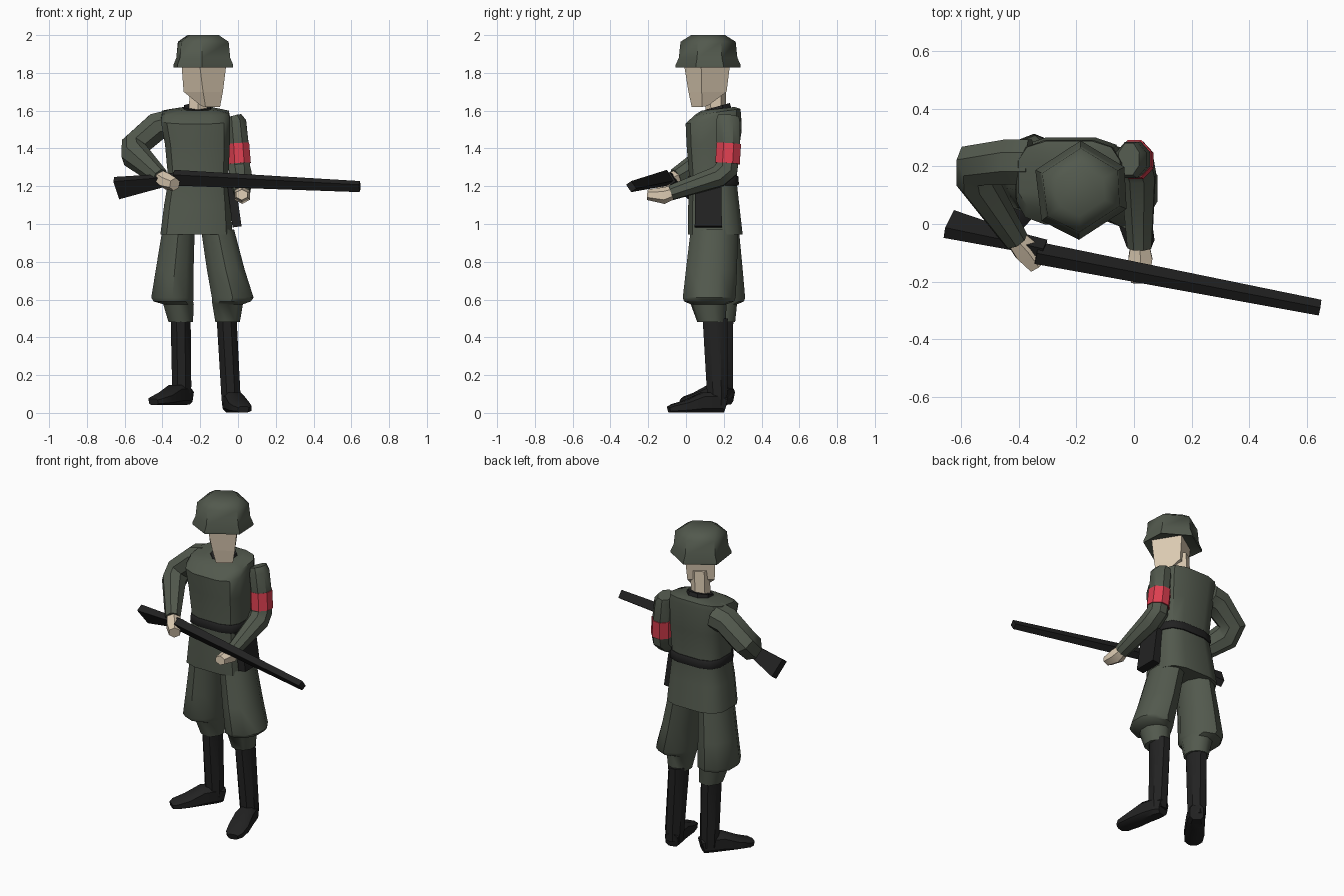
import bpy, bmesh
from math import sin, cos, pi, radians, copysign
from mathutils import Vector, Quaternion


def material(name, *rgb):
    m = bpy.data.materials.new(name)
    m.diffuse_color = (*rgb, 1)
    return m


CLOTH = material("cloth", 0.085, 0.1, 0.075)
BLACK = material("black", 0.016, 0.016, 0.016)
SKIN = material("skin", 0.72, 0.6, 0.45)
RED = material("red", 0.72, 0.05, 0.08)


def loft(name, rings, mat, smooth=40):
    """Skin equal-length point rings and cap both ends."""
    bm = bmesh.new()
    rows = [[bm.verts.new(p) for p in r] for r in rings]
    n = len(rows[0])
    for a, b in zip(rows, rows[1:]):
        for i in range(n):
            j = (i + 1) % n
            bm.faces.new((a[i], a[j], b[j], b[i]))
    bm.faces.new(rows[0])
    bm.faces.new(rows[-1])
    bmesh.ops.recalc_face_normals(bm, faces=bm.faces)
    me = bpy.data.meshes.new(name)
    bm.to_mesh(me)
    bm.free()
    if smooth:
        me.shade_smooth()
        me.set_sharp_from_angle(angle=radians(smooth))
    me.materials.append(mat)
    ob = bpy.data.objects.new(name, me)
    bpy.context.collection.objects.link(ob)
    return ob


def section(n, p):
    """Unit outline: p=1 is round, small p is square."""
    pts = []
    for i in range(n):
        a = 2 * pi * (i + 0.5) / n
        pts.append((copysign(abs(cos(a)) ** p, cos(a)), copysign(abs(sin(a)) ** p, sin(a))))
    return pts


def stack(name, levels, mat, n=10, p=1.0, smooth=40):
    """Horizontal rings: (x, y, z, rx, ry, tilt)."""
    rings = [[(x + rx * u, y + ry * v, z + t * v) for u, v in section(n, p)]
             for x, y, z, rx, ry, t in levels]
    return loft(name, rings, mat, smooth)


def tube(name, path, mat, n=8, p=1.0, roll=0, smooth=40):
    """Rings along a path: (x, y, z, half width, half height)."""
    pts = [Vector(q[:3]) for q in path]
    tang = []
    for i in range(len(pts)):
        a = (pts[i] - pts[i - 1]).normalized() if i else Vector()
        b = (pts[i + 1] - pts[i]).normalized() if i + 1 < len(pts) else Vector()
        tang.append((a + b).normalized())
    ref = Vector((0, 0, 1)) if abs(tang[0].z) < 0.9 else Vector((0, -1, 0))
    side = tang[0].cross(ref).normalized()
    side = Quaternion(tang[0], radians(roll)) @ side
    rings = []
    for i, t in enumerate(tang):
        if i:
            side = tang[i - 1].rotation_difference(t) @ side
        up = side.cross(t)
        w, h = path[i][3:]
        rings.append([pts[i] + side * (w * u) + up * (h * v) for u, v in section(n, p)])
    return loft(name, rings, mat, smooth)


# helmet: irregular six-sided bowl turned with the head
angles = [radians(a) for a in (-92, -22, 28, 90, 156, -142)]
loft("helmet", [[(-0.185 + r * cos(a), 0.117 + r * sin(a), z) for a in angles]
                for r, z in ((0.13, 1.845), (0.172, 1.828), (0.172, 1.842), (0.155, 1.88),
                             (0.146, 1.965), (0.09, 2.0))], CLOTH, 50)

# head: faceted wedge, turned to one side
loft("head", [
    [(-0.205, -0.013, 1.86), (-0.06, 0.08, 1.86), (-0.155, 0.235, 1.86), (-0.30, 0.138, 1.86)],
    [(-0.185, 0.013, 1.70), (-0.08, 0.083, 1.70), (-0.16, 0.215, 1.70), (-0.288, 0.13, 1.70)],
    [(-0.172, 0.03, 1.62), (-0.095, 0.086, 1.62), (-0.115, 0.115, 1.625), (-0.195, 0.06, 1.625)],
], SKIN, 0)
stack("neck", [(-0.215, 0.16, 1.56, 0.055, 0.055, 0), (-0.205, 0.155, 1.76, 0.055, 0.055, 0)], SKIN, 6)
stack("collar", [(-0.215, 0.165, 1.58, 0.088, 0.085, 0.02),
                 (-0.215, 0.165, 1.622, 0.075, 0.073, 0.02)], BLACK, 8)

# coat with flared skirt, and belt
stack("coat", [
    (-0.22, 0.155, 0.945, 0.195, 0.148, 0),
    (-0.215, 0.147, 1.10, 0.18, 0.138, 0),
    (-0.21, 0.143, 1.23, 0.162, 0.127, 0),
    (-0.215, 0.143, 1.42, 0.175, 0.143, 0),
    (-0.225, 0.145, 1.555, 0.187, 0.15, 0.025),
    (-0.225, 0.165, 1.592, 0.18, 0.125, 0.018),
    (-0.215, 0.17, 1.61, 0.10, 0.09, 0.01)], CLOTH, 12, 0.6)
stack("belt", [(-0.21, 0.144, z, r, r - 0.034, 0)
               for z, r in ((1.205, 0.17), (1.21, 0.173), (1.25, 0.17), (1.255, 0.166))], BLACK, 12, 0.6)
tube("hip_pouch", [(-0.035, 0.118, 1.21, 0.022, 0.07), (-0.005, 0.118, 0.985, 0.024, 0.072)],
     BLACK, 4, 0.01)

# breeches, boots and feet: (side, breeches levels, boot top, ankle, foot yaw, foot heel)
legs = (
    ("right", [(-0.315, 0.155, 0.97, 0.09, 0.125, 0), (-0.335, 0.165, 0.76, 0.105, 0.135, 0),
               (-0.347, 0.17, 0.61, 0.118, 0.143, 0), (-0.342, 0.172, 0.59, 0.11, 0.135, 0),
               (-0.315, 0.175, 0.575, 0.085, 0.095, 0), (-0.303, 0.185, 0.48, 0.068, 0.075, 0)],
     (-0.303, 0.185), (-0.298, 0.195), -36, (-0.268, 0.232, 0.04)),
    ("left", [(-0.108, 0.15, 0.97, 0.092, 0.125, 0), (-0.065, 0.135, 0.76, 0.105, 0.135, 0),
              (-0.028, 0.123, 0.61, 0.116, 0.14, 0), (-0.035, 0.122, 0.59, 0.108, 0.132, 0),
              (-0.055, 0.12, 0.575, 0.085, 0.095, 0), (-0.055, 0.135, 0.48, 0.068, 0.075, 0)],
     (-0.058, 0.155), (-0.038, 0.165), 14, (-0.045, 0.205, 0.0)),
)
for side, levels, top, ankle, yaw, heel in legs:
    stack(side + "_breeches", levels, CLOTH, 10)
    base = heel[2]
    stack(side + "_boot", [(*top, 0.50, 0.057, 0.072, 0), (*top, 0.46, 0.057, 0.07, 0),
                           (*ankle, base + 0.10, 0.055, 0.058, 0),
                           (*ankle, base + 0.04, 0.05, 0.055, 0)], BLACK, 8)
    dx, dy = sin(radians(yaw)), -cos(radians(yaw))
    tube(side + "_foot", [(heel[0] + dx * s, heel[1] + dy * s, base + h, w, h)
                          for s, w, h in ((0, 0.04, 0.045), (0.04, 0.05, 0.055), (0.12, 0.055, 0.055),
                                          (0.21, 0.06, 0.034), (0.28, 0.052, 0.024),
                                          (0.305, 0.03, 0.018))], BLACK, 8, 0.6)

# arms
tube("right_sleeve", [(-0.36, 0.215, 1.53, 0.085, 0.08), (-0.43, 0.215, 1.515, 0.085, 0.08),
                      (-0.545, 0.205, 1.415, 0.083, 0.077), (-0.545, 0.15, 1.365, 0.083, 0.072),
                      (-0.41, -0.055, 1.245, 0.05, 0.045)], CLOTH)
tube("right_hand", [(-0.415, -0.045, 1.25, 0.038, 0.038), (-0.375, -0.09, 1.225, 0.05, 0.045),
                    (-0.335, -0.145, 1.21, 0.035, 0.035)], SKIN, 6)
tube("left_sleeve", [(-0.018, 0.225, 1.57, 0.04, 0.06), (-0.01, 0.222, 1.54, 0.058, 0.068),
                     (0.003, 0.225, 1.40, 0.06, 0.066), (0.008, 0.215, 1.29, 0.062, 0.066),
                     (0.015, 0.17, 1.25, 0.064, 0.06), (0.02, -0.08, 1.165, 0.045, 0.042)], CLOTH)
tube("armband", [(0.001, 0.2265, 1.425, 0.063, 0.07), (0.008, 0.22, 1.32, 0.065, 0.07)], RED)
tube("left_hand", [(0.02, -0.06, 1.17, 0.035, 0.035), (0.022, -0.12, 1.15, 0.048, 0.044),
                   (0.02, -0.205, 1.155, 0.035, 0.028)], SKIN, 6)

# rifle: rolled box-section stock and barrel
tube("rifle_stock", [(-0.642, 0.0, 1.19, 0.022, 0.058), (-0.41, -0.06, 1.228, 0.018, 0.032),
                     (-0.31, -0.085, 1.24, 0.018, 0.03)], BLACK, 4, 0.01, 35)
tube("rifle_barrel", [(-0.338, -0.1, 1.245, 0.023, 0.035), (0.645, -0.29, 1.198, 0.017, 0.024)],
     BLACK, 4, 0.01, 35)
